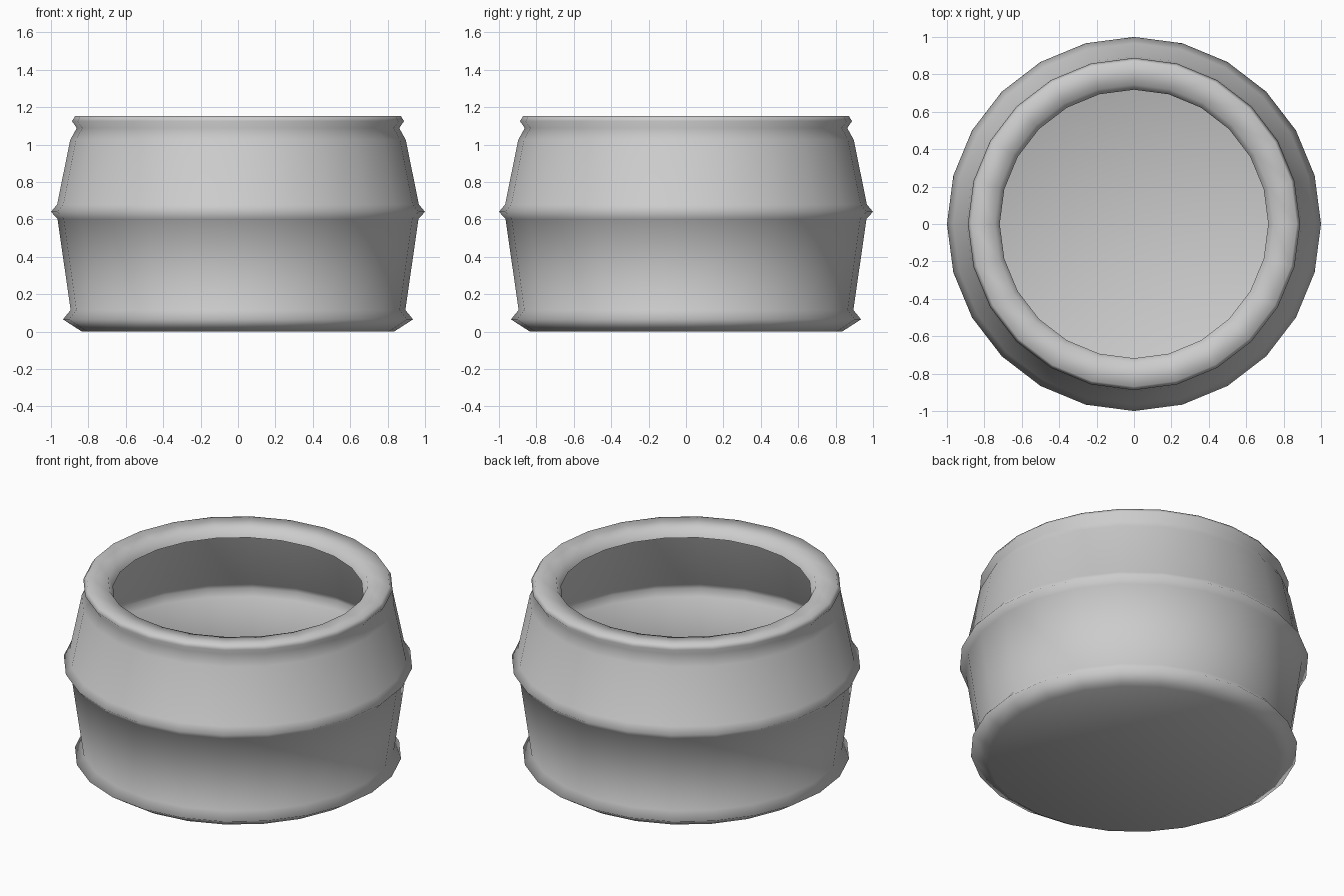
import bpy, bmesh
from math import sin, cos, tau

if "Cube" in bpy.data.objects:
    bpy.data.objects.remove(bpy.data.objects["Cube"])

SIDES = 24

# Radius / height outline: foot, flared base, waist band, neck, rolled lip
PROFILE = [
    (0.835, 0.0), (0.936, 0.065), (0.895, 0.115),
    (0.965, 0.603), (1.0, 0.64), (0.967, 0.68),
    (0.897, 1.025), (0.862, 1.088), (0.888, 1.125), (0.87, 1.153),
    (0.745, 1.142), (0.718, 1.09),
]


def lathe(name, profile, sides):
    """Spin a thin-walled outline around z and close the bottom."""
    bm = bmesh.new()
    rings = [[bm.verts.new((r * cos(tau * i / sides), r * sin(tau * i / sides), z))
              for i in range(sides)] for r, z in profile]
    for low, high in zip(rings, rings[1:]):
        for i in range(sides):
            j = (i + 1) % sides
            bm.faces.new((low[i], low[j], high[j], high[i]))
    bm.faces.new(rings[0][::-1])
    for face in bm.faces:
        face.smooth = True
    mesh = bpy.data.meshes.new(name)
    bm.to_mesh(mesh)
    bm.free()
    obj = bpy.data.objects.new(name, mesh)
    bpy.context.collection.objects.link(obj)
    return obj


# Open pot with base flare, waist band and inward lip
lathe("pot", PROFILE, SIDES)
